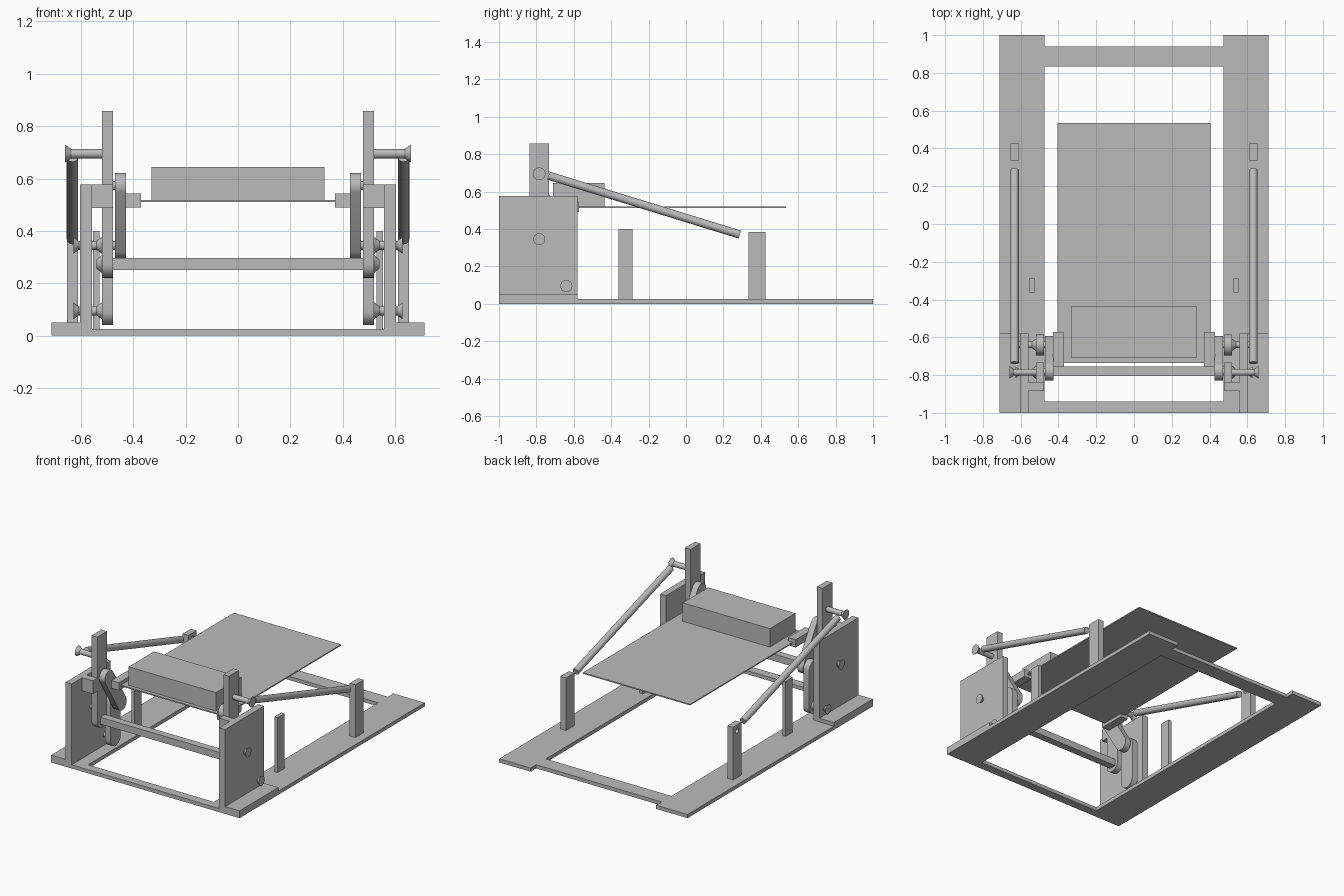
import bpy, bmesh, math
from mathutils import Vector

if "Cube" in bpy.data.objects:
    bpy.data.objects.remove(bpy.data.objects["Cube"], do_unlink=True)

grey = bpy.data.materials.new("plain_grey")
grey.use_nodes = True
COLOUR = (0.5, 0.5, 0.5, 1)
grey.diffuse_color = COLOUR
grey.node_tree.nodes["Principled BSDF"].inputs["Base Color"].default_value = COLOUR


def finish(name, bm, smooth=False):
    bmesh.ops.recalc_face_normals(bm, faces=bm.faces)
    mesh = bpy.data.meshes.new(name)
    bm.to_mesh(mesh)
    bm.free()
    mesh.materials.append(grey)
    ob = bpy.data.objects.new(name, mesh)
    bpy.context.collection.objects.link(ob)
    if smooth:
        bpy.ops.object.select_all(action="DESELECT")
        ob.select_set(True)
        bpy.context.view_layer.objects.active = ob
        bpy.ops.object.shade_smooth_by_angle(angle=math.radians(35))
    return ob


def box(name, xs, ys, zs):
    bm = bmesh.new()
    bmesh.ops.create_cube(bm, size=1)
    for v in bm.verts:
        v.co = [(a + b) / 2 + c * abs(b - a) for (a, b), c in zip((xs, ys, zs), v.co)]
    return finish(name, bm)


def rod(name, p, q, r1, r2=None):
    """Cylinder or cone between two points."""
    p, q = Vector(p), Vector(q)
    bm = bmesh.new()
    bmesh.ops.create_cone(bm, cap_ends=True, segments=32, radius1=r1,
                          radius2=r1 if r2 is None else r2, depth=(q - p).length)
    turn = (q - p).to_track_quat("Z", "Y")
    for v in bm.verts:
        v.co = turn @ v.co + (p + q) / 2
    return finish(name, bm, True)


def arc(centre, r, start, steps=14):
    """Half circle of (y, z) points."""
    angles = [start + math.pi * i / steps for i in range(steps + 1)]
    return [(centre[0] + r * math.cos(a), centre[1] + r * math.sin(a)) for a in angles]


def plate(name, xs, outline):
    """Extrude a (y, z) outline along x."""
    bm = bmesh.new()
    face = bm.faces.new([bm.verts.new((xs[0], y, z)) for y, z in outline])
    new = bmesh.ops.extrude_face_region(bm, geom=[face])["geom"]
    bmesh.ops.translate(bm, vec=(xs[1] - xs[0], 0, 0),
                        verts=[v for v in new if isinstance(v, bmesh.types.BMVert)])
    return finish(name, bm, True)


def link(name, xs, low, high, r):
    lean = math.atan2(high[1] - low[1], high[0] - low[0])
    return plate(name, xs, arc(high, r, lean - math.pi / 2) + arc(low, r, lean + math.pi / 2))


def drill(ob, p, q, r):
    cutter = rod("hole_cutter", p, q, r)
    mod = ob.modifiers.new("hole", "BOOLEAN")
    mod.operation, mod.solver, mod.object = "DIFFERENCE", "EXACT", cutter
    bpy.ops.object.select_all(action="DESELECT")
    bpy.context.view_layer.objects.active = ob
    ob.select_set(True)
    bpy.ops.object.modifier_apply(modifier=mod.name)
    bpy.data.objects.remove(cutter, do_unlink=True)


# Pivot positions as (y, z)
BAR, POST_PIN, SPRING_PIN = (-.785, .274), (-.785, .345), (-.785, .695)
LINK_TOP, LINK_LOW, REAR_PIN = (-.78, .573), (-.64, .345), (-.64, .095)

# Central parts
box("base_front_bar", (-.475, .475), (-1, -.94), (0, .025))
box("base_back_bar", (-.475, .475), (.835, .94), (0, .025))
box("cross_bar", (-.478, .478), (-.805, -.755), (.25, .297))
box("platform", (-.405, .405), (-.735, .535), (.511, .519))
box("platform_block", (-.33, .33), (-.71, -.435), (.519, .645))

for side, s in (("left", 1), ("right", -1)):
    def span(a, b):
        return (s * a, s * b)

    def pin(name, a, b, at, r1, r2=None):
        return rod(f"{side}_{name}", (s * a, *at), (s * b, *at), r1, r2)

    # Base rail and the bracket bolted on it
    rail = box(f"{side}_base_rail", span(.475, .712), (-1, 1), (0, .025))
    flange = box(f"{side}_bracket_flange", span(.603, .712), (-1, -.58), (.025, .05))
    for y in (-.935, -.78, -.625):
        for ob in (rail, flange):
            drill(ob, (s * .663, y, -.1), (s * .663, y, .1), .02)
    for y in (.58, .71):
        drill(rail, (s * .592, y, -.1), (s * .592, y, .1), .02)
    box(f"{side}_bracket_wall", span(.558, .603), (-1, -.58), (.025, .577))
    box(f"{side}_stop_block", span(.477, .558), (-.885, -.838), (.487, .577))

    # Rear spring anchor and short stop post
    anchor = box(f"{side}_anchor_post", span(.61, .653), (.335, .425), (.025, .385))
    drill(anchor, (s * .5, .38, .345), (s * .8, .38, .345), .017)
    box(f"{side}_stop_post", span(.528, .553), (-.362, -.287), (.025, .4))

    # Swinging levers
    lever = plate(f"{side}_front_lever", span(.477, .52),
                  arc(BAR, .053, math.pi) + [(-.732, .857), (-.838, .857)])
    for z in (.8, .573):
        drill(lever, (s * .5, -.785, z), (s * .6, -.785, z), .027)
    link(f"{side}_rear_lever", span(.477, .52), REAR_PIN, LINK_LOW, .055)
    link(f"{side}_slanted_link", span(.427, .47), LINK_LOW, LINK_TOP, .048)
    box(f"{side}_platform_arm", span(.37, .428), (-.757, -.572), (.49, .543))

    # Pins with flared heads
    for name, at in (("front_pin", POST_PIN), ("rear_pin", REAR_PIN)):
        pin(name, .5, .612, at, .017)
        pin(name + "_head", .605, .628, at, .015, .032)
        pin(name + "_collar", .52, .54, at, .032, .017)
    for name, at in (("upper_link_pin", LINK_TOP), ("lower_link_pin", LINK_LOW)):
        pin(name, .43, .515, at, .017)
    pin("bar_pin_head", .52, .54, BAR, .034, .017)
    pin("spring_pin", .5, .65, SPRING_PIN, .018)
    pin("spring_pin_head", .637, .66, SPRING_PIN, .018, .034)

    # Sloping spring tube
    rod(f"{side}_spring_tube", (s * .632, -.735, .685), (s * .632, .288, .37), .022)
